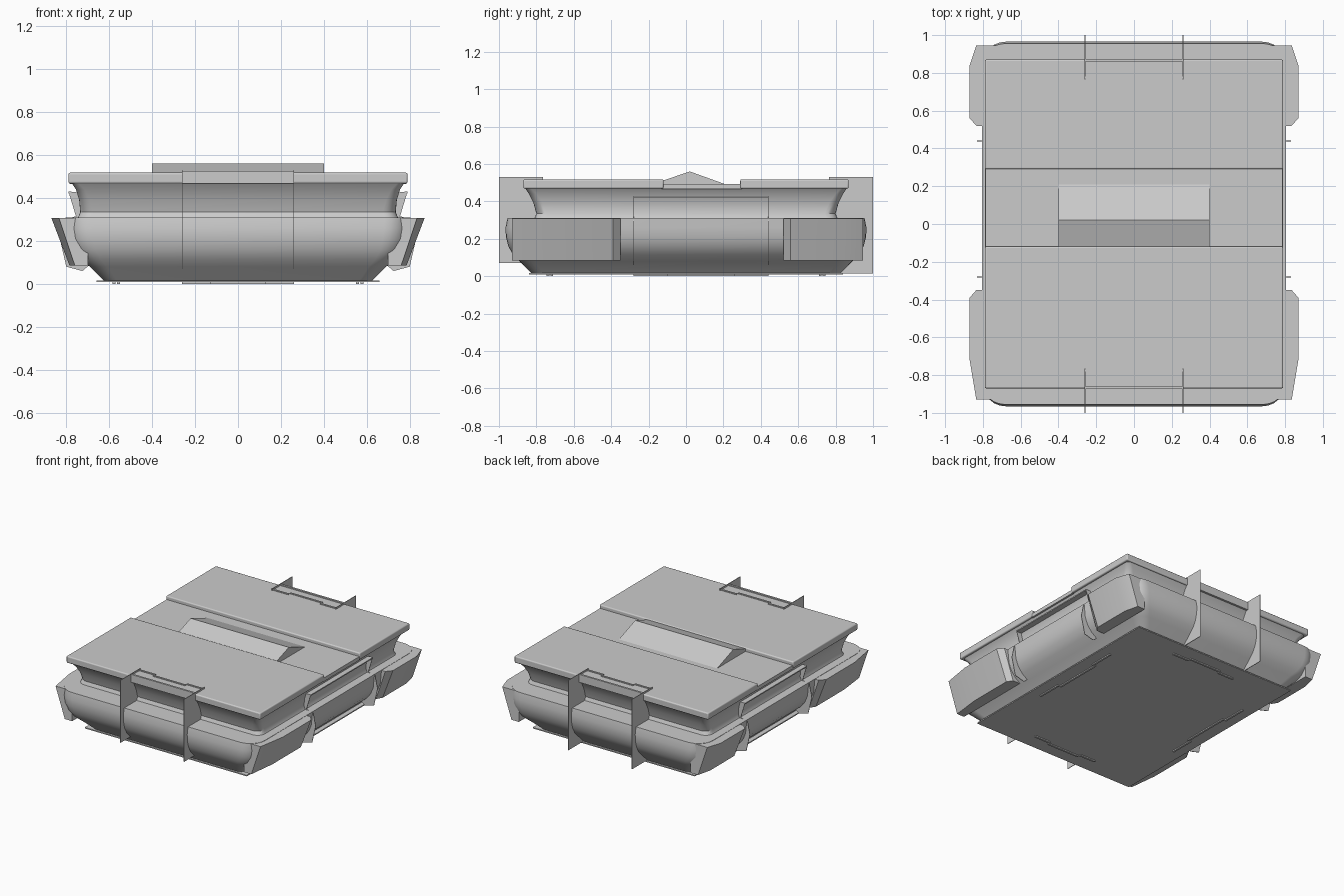
import bpy, math

if "Cube" in bpy.data.objects:
    bpy.data.objects.remove(bpy.data.objects["Cube"])

def make(name, verts, faces, smooth=True):
    me = bpy.data.meshes.new(name)
    me.from_pydata(verts, [], faces)
    me.validate()
    ob = bpy.data.objects.new(name, me)
    bpy.context.collection.objects.link(ob)
    bpy.ops.object.select_all(action='DESELECT')
    bpy.context.view_layer.objects.active = ob
    ob.select_set(True)
    bpy.ops.object.mode_set(mode='EDIT')
    bpy.ops.mesh.select_all(action='SELECT')
    bpy.ops.mesh.normals_make_consistent(inside=False)
    bpy.ops.object.mode_set(mode='OBJECT')
    if smooth:
        bpy.ops.object.shade_smooth_by_angle(angle=math.radians(35))
    return ob

def ring(hx, hy, z, r, n=6):
    pts = []
    for k, (sx, sy) in enumerate([(1, 1), (-1, 1), (-1, -1), (1, -1)]):
        for i in range(n + 1):
            a = math.pi / 2 * (k + i / n)
            pts.append((sx * (hx - r) + r * math.cos(a), sy * (hy - r) + r * math.sin(a), z))
    return pts

def loft(name, sections):
    rings = [ring(*s) for s in sections]
    n = len(rings[0])
    faces = [[j * n + i, j * n + (i + 1) % n, (j + 1) * n + (i + 1) % n, (j + 1) * n + i]
             for j in range(len(rings) - 1) for i in range(n)]
    faces += [list(range(n)), list(range((len(rings) - 1) * n, len(rings) * n))]
    return make(name, [p for r in rings for p in r], faces)

def prism(name, a, b):
    # closed solid between two matching outlines
    n = len(a)
    faces = [[i, (i + 1) % n, n + (i + 1) % n, n + i] for i in range(n)]
    return make(name, list(a) + list(b), faces + [list(range(n)), list(range(n, 2 * n))])

def box(name, x0, x1, y0, y1, z0, z1, bevel=0):
    q = [(x0, y0), (x1, y0), (x1, y1), (x0, y1)]
    ob = prism(name, [(x, y, z0) for x, y in q], [(x, y, z1) for x, y in q])
    if bevel:
        m = ob.modifiers.new('bevel', 'BEVEL')
        m.width, m.segments = bevel, 3
    return ob

# main tub: chamfered base, bulging body and recessed neck
loft('body', [
    (.62, .82, .01, .06), (.69, .89, .08, .08), (.74, .925, .115, .10),
    (.775, .95, .16, .11), (.795, .963, .21, .12), (.80, .965, .26, .12),
    (.805, .955, .31, .12), (.745, .81, .31, .06), (.735, .80, .335, .06),
    (.74, .815, .39, .05), (.755, .84, .44, .04), (.775, .86, .47, .03)])
box('base_plate', -.66, .66, -.84, .84, .008, .016)

# lid: two slabs with a lower channel between them
box('lid_front', -.79, .79, -.87, -.12, .468, .518, .008)
box('lid_back', -.79, .79, .29, .87, .468, .518, .008)
box('channel_floor', -.785, .785, -.13, .30, .465, .492)

# ridged block in the channel
ridge = [(-.12, .488), (-.12, .512), (.02, .56), (.22, .488)]
prism('ridge_block', [(-.40, y, z) for y, z in ridge], [(.40, y, z) for y, z in ridge])

# front and back latches: thin fins joined by a strip on the lid and under the base
for s, side, zb in ((-1, 'front', .07), (1, 'back', .015)):
    for x in (-.26, .26):
        box(side + '_latch_fin', x - .002, x + .002, *sorted((s * .765, s * 1.0)), zb, .53)
    box(side + '_latch_face', -.26, .26, *sorted((s * .86, s * .874)), .468, .526)
    for x0, x1, y in ((-.26, -.13, .77), (-.13, .13, .79), (.13, .26, .77)):
        box(side + '_latch_strip', x0, x1, *sorted((s * y, s * (y + .012))), .51, .524)
        box(side + '_base_strip', x0, x1, *sorted((s * (y - .06), s * (y - .045))), 0, .01)

for s, side in ((-1, 'left'), (1, 'right')):
    # flared corner guards
    for y0, y1, f, c in ((-.93, -.35, -.72, -.39), (.52, .945, .56, .84)):
        top = [(s * .70, y0), (s * .835, y0), (s * .87, f), (s * .87, c),
               (s * .835, y1), (s * .70, y1)]
        low = [(s * .70, y0), (s * .76, y0), (s * .785, f), (s * .785, c),
               (s * .76, y1), (s * .70, y1)]
        prism(side + '_corner_guard', [(x, y, .308) for x, y in top],
              [(x, y, .085) for x, y in low])
    # side latch: fins, ledge and strip under the base
    fin = [(.70, .425), (.79, .43), (.755, .315), (.81, .30), (.83, .21), (.80, .08), (.725, .06), (.69, .09)]
    for y in (-.28, .44):
        prism(side + '_latch_fin', [(s * x, y - .002, z) for x, z in fin],
              [(s * x, y + .002, z) for x, z in fin])
    box(side + '_latch_ledge', *sorted((s * .73, s * .79)), -.28, .44, .421, .429)
    for y0, y1, x in ((-.28, -.10, .57), (-.10, .26, .55), (.26, .44, .57)):
        box(side + '_base_strip', *sorted((s * x, s * (x + .014))), y0, y1, 0, .01)
